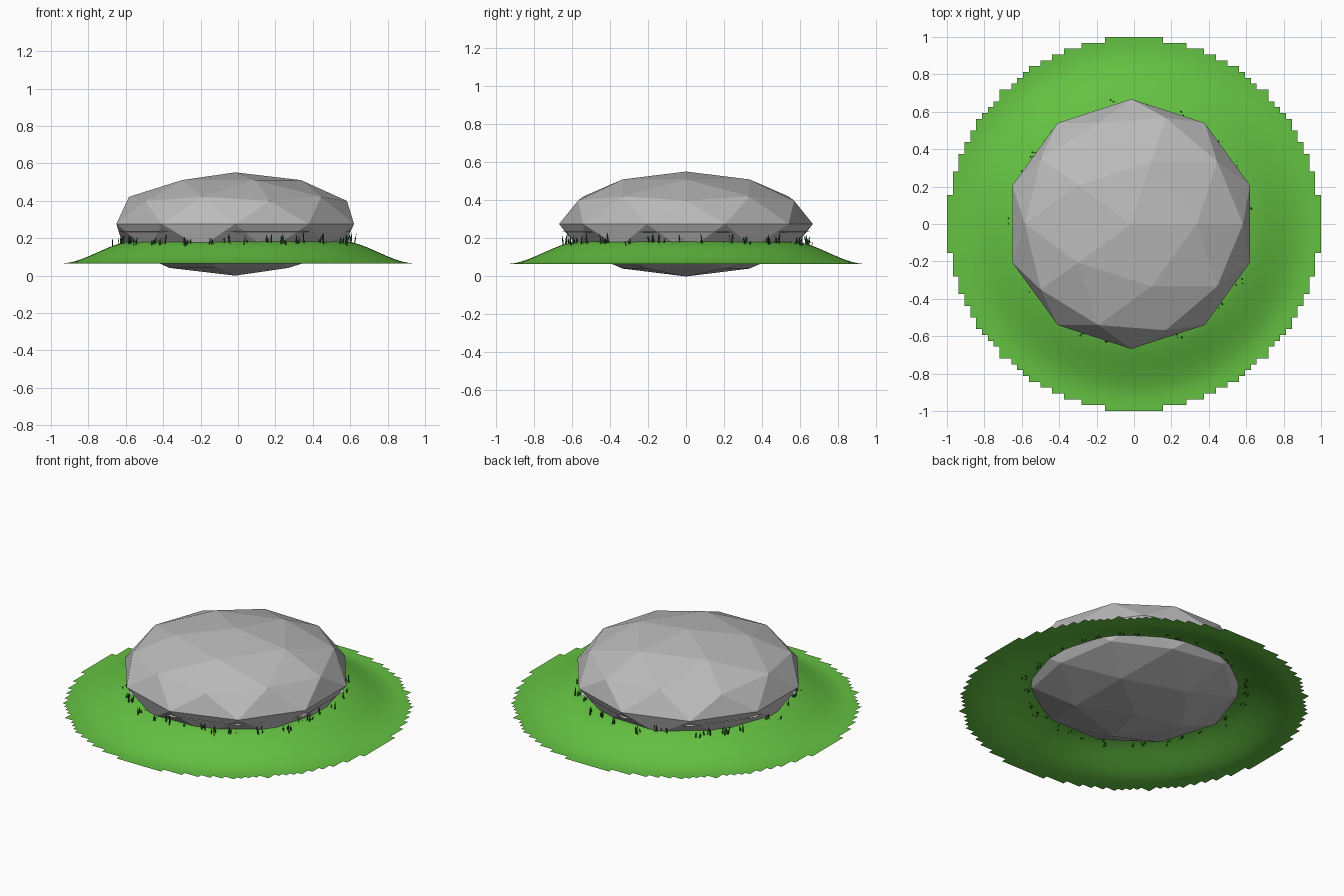
import bpy, bmesh, math, random
from mathutils import Matrix, Vector

random.seed(7)
cube = bpy.data.objects.get("Cube")
if cube:
    bpy.data.objects.remove(cube, do_unlink=True)


def material(name, color):
    m = bpy.data.materials.new(name)
    m.diffuse_color = (*color, 1)
    m.use_nodes = True
    m.node_tree.nodes["Principled BSDF"].inputs["Base Color"].default_value = (*color, 1)
    return m


stone = material("stone grey", (0.5, 0.5, 0.5))
pale = material("pale stone", (0.8, 0.8, 0.8))
grass = material("grass green", (0.13, 0.54, 0.055))
blade_green = material("dark blade green", (0.01, 0.06, 0.012))


def finish(bm, name, mat, smooth=False):
    mesh = bpy.data.meshes.new(name)
    for f in bm.faces:
        f.smooth = smooth
    bm.to_mesh(mesh)
    bm.free()
    mesh.materials.append(mat)
    obj = bpy.data.objects.new(name, mesh)
    bpy.context.collection.objects.link(obj)
    return obj


def squashed_ball(name, mat, radius, half_height, z):
    bm = bmesh.new()
    bmesh.ops.create_icosphere(bm, subdivisions=2, radius=1)
    bmesh.ops.scale(bm, vec=(radius, radius, half_height), verts=bm.verts)
    bmesh.ops.translate(bm, vec=(CENTRE_X, 0, z), verts=bm.verts)
    return finish(bm, name, mat)


CENTRE_X = -0.015

# Faceted boulder, with a flat pale layer whose corners poke out below its rim
squashed_ball("boulder", stone, 0.668, 0.276, 0.276)
squashed_ball("pale_layer", pale, 0.652, 0.03, 0.235)


def ground_height(r):
    t = min(max((0.95 - r) / 0.4, 0), 1)
    return 0.065 + 0.12 * t * t * (3 - 2 * t)


# Grass mound: a square grid trimmed to a stepped circle
CELLS = 64
bm = bmesh.new()
bmesh.ops.create_grid(bm, x_segments=CELLS, y_segments=CELLS, size=1)
outside = [f for f in bm.faces
           if not 0.45 < f.calc_center_median().to_2d().length < 0.995]
bmesh.ops.delete(bm, geom=outside, context='FACES')
for v in bm.verts:
    v.co.z = ground_height(v.co.to_2d().length)
finish(bm, "grass_mound", grass, smooth=True)

# Grass tufts around the foot of the boulder
bm = bmesh.new()
for i in range(34):
    angle = math.tau * (i + random.uniform(-0.4, 0.4)) / 34
    r = random.uniform(0.615, 0.655)
    base = Vector((CENTRE_X + r * math.cos(angle), r * math.sin(angle), 0))
    for j in range(random.randint(2, 5)):
        foot = base + Vector((random.uniform(-0.02, 0.02), random.uniform(-0.02, 0.02), 0))
        foot.z = ground_height(foot.to_2d().length) - 0.01
        tip = foot + Vector((random.uniform(-0.012, 0.012), random.uniform(-0.012, 0.012),
                             random.uniform(0.03, 0.07)))
        side = Matrix.Rotation(random.uniform(0, math.pi), 3, 'Z') @ Vector((0.004, 0, 0))
        middle = foot.lerp(tip, 0.6)
        bm.faces.new([bm.verts.new(p) for p in
                      (foot - side, foot + side, middle + side, tip, middle - side)])
finish(bm, "grass_tufts", blade_green)
